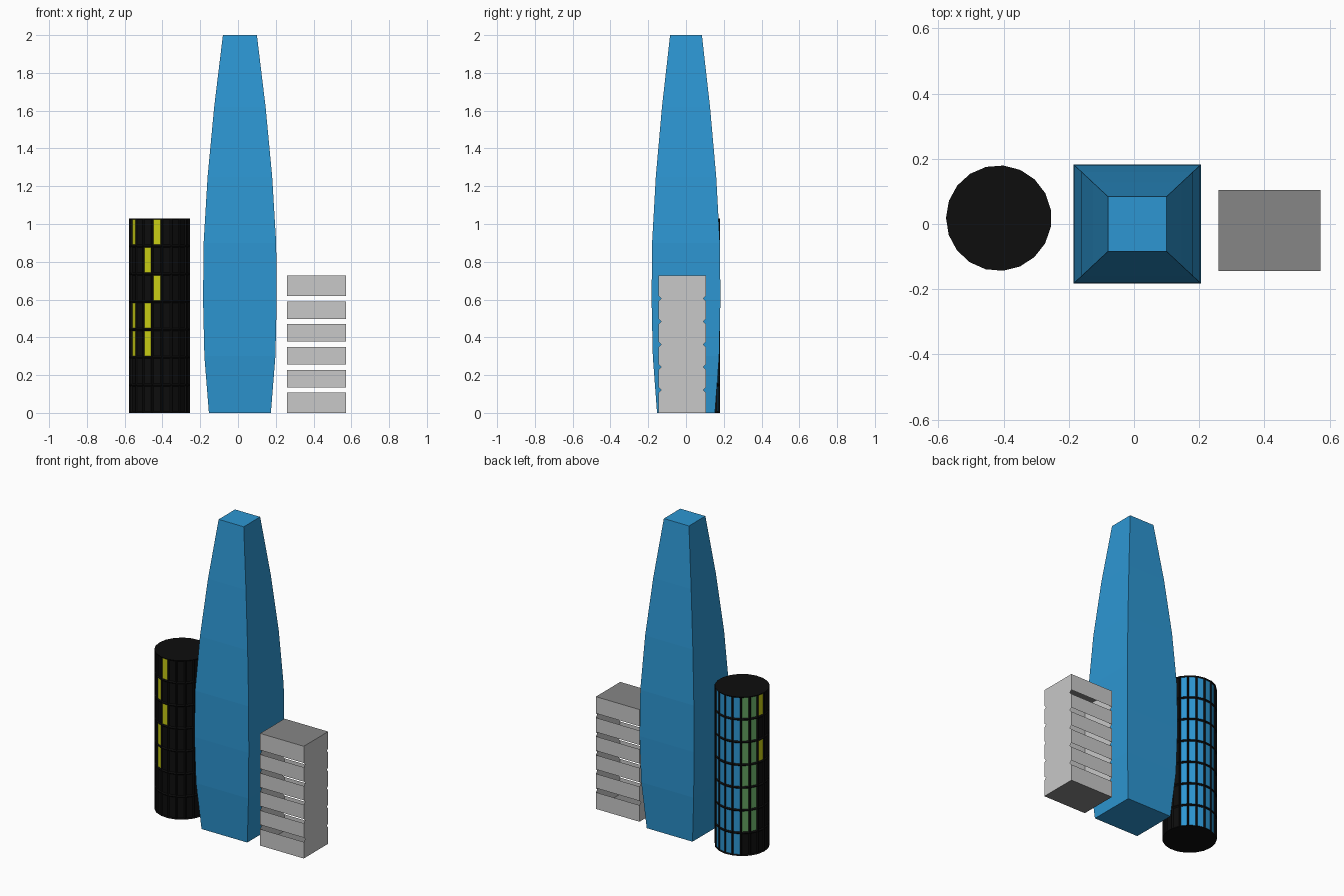
import bpy, bmesh, math

cube = bpy.data.objects.get("Cube")
if cube:
    bpy.data.objects.remove(cube, do_unlink=True)


def material(name, r, g, b):
    m = bpy.data.materials.new(name)
    m.use_nodes = True
    m.diffuse_color = (r, g, b, 1)
    m.node_tree.nodes["Principled BSDF"].inputs["Base Color"].default_value = (r, g, b, 1)
    return m


blue = material("sky blue", 0.026, 0.305, 0.645)
black = material("frame black", 0.004, 0.004, 0.004)
yellow = material("lit yellow", 0.58, 0.61, 0.007)
green = material("pale green", 0.12, 0.35, 0.115)
light_grey = material("light grey", 0.58, 0.58, 0.58)
mid_grey = material("mid grey", 0.24, 0.24, 0.24)


def finish(bm, name, mats):
    bmesh.ops.recalc_face_normals(bm, faces=bm.faces)
    mesh = bpy.data.meshes.new(name)
    bm.to_mesh(mesh)
    bm.free()
    for m in mats:
        mesh.materials.append(m)
    obj = bpy.data.objects.new(name, mesh)
    bpy.context.collection.objects.link(obj)
    return obj


def loft(bm, rings):
    """Skin a stack of point rings and cap both ends; return the wall faces by level."""
    vs = [[bm.verts.new(p) for p in ring] for ring in rings]
    n = len(vs[0])
    walls = []
    for lo, hi in zip(vs, vs[1:]):
        walls.append([bm.faces.new((lo[i], lo[(i + 1) % n], hi[(i + 1) % n], hi[i]))
                      for i in range(n)])
    bm.faces.new(vs[0][::-1])
    bm.faces.new(vs[-1])
    return walls


# Central tower: rectangular section swelling and tapering with height
profile = [(0, 0.164), (0.3, 0.188), (0.6, 0.195), (0.9, 0.192),
           (1.25, 0.171), (1.62, 0.136), (2.0, 0.09)]
corners = [(-1, -1), (1, -1), (1, 1), (-1, 1)]
bm = bmesh.new()
loft(bm, [[(0.01 + sx * w, sy * w * 0.935, z) for sx, sy in corners] for z, w in profile])
finish(bm, "central_tower", [blue])

# Round tower: black grid frame with recessed windows
SIDES, FLOORS, HEIGHT, RADIUS = 19, 7, 1.03, 0.162
CX, CY = -0.415, 0.018
step = math.tau / SIDES
first = math.radians(265)


def ring_point(k, z):
    a = first + (k - 0.5) * step
    return (CX + RADIUS * math.cos(a), CY + RADIUS * math.sin(a), z)


bm = bmesh.new()
walls = loft(bm, [[ring_point(k, HEIGHT * f / FLOORS) for k in range(SIDES)]
                  for f in range(FLOORS + 1)])
bmesh.ops.recalc_face_normals(bm, faces=bm.faces)
bmesh.ops.inset_individual(bm, faces=[f for row in walls for f in row],
                           thickness=0.0105, depth=-0.006)
# Lit rooms, listed per window column counted clockwise from the front
lit = {0: (4, 6), 1: (2, 3, 5), 3: (2, 3, 6), 5: (4, 6)}
for floor, row in enumerate(walls):
    for i, face in enumerate(row):
        column = -i % SIDES
        if floor in lit.get(column, ()):
            face.material_index = 1
        elif column in (6, 7) and floor > 0:
            face.material_index = 2
        elif 8 <= column <= 12:
            face.material_index = 3
finish(bm, "round_tower", [black, yellow, green, blue])

# Low block: hollow shell, open slits along front and back
X0, X1, Y0, Y1, TOP = 0.26, 0.573, -0.145, 0.105, 0.727
slits = [0.121 * (i + 1) for i in range(5)]
GAP, NOTCH = 0.014, 0.014
edges = [0] + [z + d for z in slits for d in (-GAP, GAP)] + [TOP]


def edge_line(y, inward):
    """Side wall edge running upward, with a small V cut at every slit."""
    line = [(y, 0)]
    for z in slits:
        line += [(y, z - GAP), (y + inward * NOTCH, z), (y, z + GAP)]
    return line + [(y, TOP)]


bm = bmesh.new()


def face(points, index=0):
    bm.faces.new([bm.verts.new(p) for p in points]).material_index = index


outline = edge_line(Y0, 1) + edge_line(Y1, -1)[::-1]
for x in (X0, X1):
    face([(x, y, z) for y, z in outline])
for y in (Y0, Y1):
    for lo, hi in zip(edges[::2], edges[1::2]):
        face([(X0, y, lo), (X1, y, lo), (X1, y, hi), (X0, y, hi)])
for z in (0, TOP):
    face([(X0, Y0, z), (X1, Y0, z), (X1, Y1, z), (X0, Y1, z)], 1)
bmesh.ops.remove_doubles(bm, verts=bm.verts, dist=0.0001)
finish(bm, "slatted_block", [light_grey, mid_grey])
